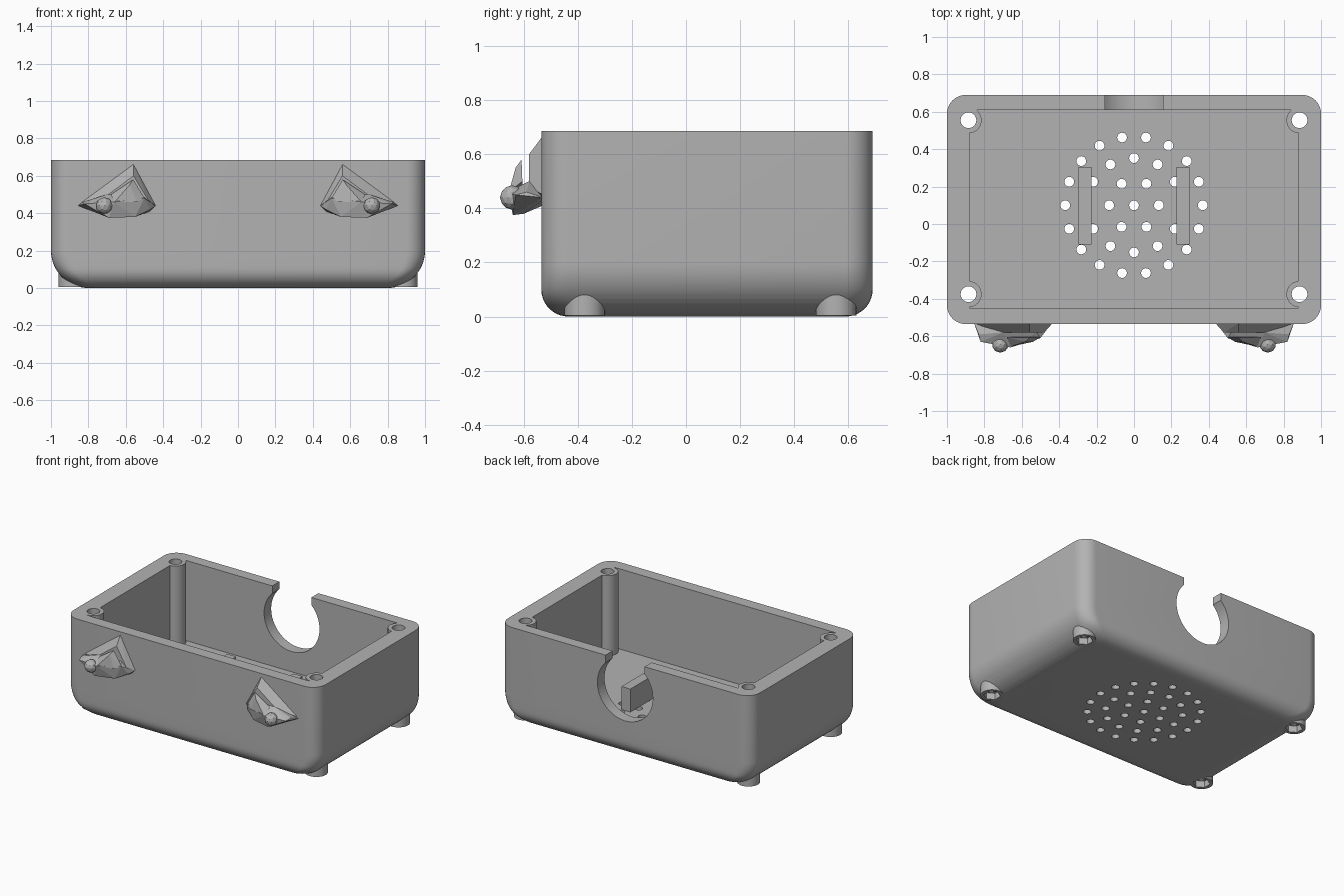
import bpy, bmesh, math
from mathutils import Matrix, Vector

if "Cube" in bpy.data.objects:
    bpy.data.objects.remove(bpy.data.objects["Cube"], do_unlink=True)

grey = bpy.data.materials.new("plain grey")
grey.use_nodes = True
colour = (0.45, 0.45, 0.45, 1)
grey.diffuse_color = colour
grey.node_tree.nodes["Principled BSDF"].inputs["Base Color"].default_value = colour

TOP, FLOOR = 0.685, 0.11
FRONT, BACK = -0.535, 0.69
SCREWS = [(sx * 0.885, y) for sx in (-1, 1) for y in (-0.375, 0.555)]


def finish(name, bm):
    bmesh.ops.recalc_face_normals(bm, faces=bm.faces)
    mesh = bpy.data.meshes.new(name)
    bm.to_mesh(mesh)
    bm.free()
    obj = bpy.data.objects.new(name, mesh)
    bpy.context.collection.objects.link(obj)
    mesh.materials.append(grey)
    return obj


def add_box(bm, x0, x1, y0, y1, z0, z1):
    m = Matrix.Translation(((x0 + x1) / 2, (y0 + y1) / 2, (z0 + z1) / 2))
    bmesh.ops.create_cube(bm, size=1, matrix=m @ Matrix.Diagonal((x1 - x0, y1 - y0, z1 - z0, 1)))


def add_post(bm, x, y, r, z0, z1, sides=32):
    bmesh.ops.create_cone(bm, cap_ends=True, segments=sides, radius1=r, radius2=r,
                          depth=z1 - z0, matrix=Matrix.Translation((x, y, (z0 + z1) / 2)))


def combine(target, cutter, operation="DIFFERENCE"):
    mod = target.modifiers.new("combine", "BOOLEAN")
    mod.operation, mod.object, mod.solver = operation, cutter, "EXACT"
    bpy.context.view_layer.objects.active = target
    bpy.ops.object.modifier_apply(modifier=mod.name)
    bpy.data.objects.remove(cutter, do_unlink=True)


def inset(radius, z):
    return radius - math.sqrt(radius ** 2 - max(radius - z, 0) ** 2)


# Outer body: stacked rounded rectangles, drawn in more at the ends than the sides
bm = bmesh.new()
heights = [0.2 * (1 - math.cos(math.radians(a))) for a in range(0, 91, 6)] + [TOP]
rings = []
for z in heights:
    hx = 1 - inset(0.2, z)
    y0, y1 = FRONT + inset(0.1, z), BACK - inset(0.1, z)
    ring = []
    for q, (cx, cy) in enumerate([(hx - 0.1, y1 - 0.1), (0.1 - hx, y1 - 0.1),
                                  (0.1 - hx, y0 + 0.1), (hx - 0.1, y0 + 0.1)]):
        for i in range(9):
            a = math.pi / 2 * (q + i / 8)
            ring.append(bm.verts.new((cx + 0.1 * math.cos(a), cy + 0.1 * math.sin(a), z)))
    rings.append(ring)
for low, high in zip(rings, rings[1:]):
    for i in range(len(low)):
        j = (i + 1) % len(low)
        bm.faces.new((low[i], low[j], high[j], high[i]))
bm.faces.new(rings[0][::-1])
bm.faces.new(rings[-1])
case = finish("case", bm)

# Round feet under the screw posts
bm = bmesh.new()
for x, y in SCREWS:
    add_post(bm, x, y, 0.075, 0.004, 0.16)
combine(case, finish("feet", bm), "UNION")

# Hollow interior, leaving the screw posts standing in the corners
bm = bmesh.new()
add_box(bm, -0.88, 0.88, -0.45, 0.61, FLOOR, 1)
cavity = finish("cavity", bm)
bm = bmesh.new()
for x, y in SCREWS:
    add_post(bm, x, y, 0.07, 0, 1.2)
combine(cavity, finish("posts", bm))
combine(case, cavity)

# Screw holes and rings of vent holes through the floor
bm = bmesh.new()
for x, y in SCREWS:
    add_post(bm, x, y, 0.042, -0.2, 1)
for ring in range(4):
    count = max(1, 6 * ring)
    radius = (0, 0.133, 0.252, 0.368)[ring]
    for i in range(count):
        a = math.tau * i / count
        add_post(bm, radius * math.cos(a), 0.1 + radius * math.sin(a), 0.026, -0.1, 0.2, 20)
combine(case, finish("holes", bm))

# Hexagonal nut recesses in the feet
bm = bmesh.new()
for x, y in SCREWS:
    add_post(bm, x, y, 0.056, -0.1, 0.05, 6)
combine(case, finish("nut_recesses", bm))

# Round cable opening in the back wall with a narrower neck at the rim
bm = bmesh.new()
bmesh.ops.create_cone(bm, cap_ends=True, segments=64, radius1=0.22, radius2=0.22, depth=0.3,
                      matrix=Matrix.Translation((0, 0.68, 0.475)) @ Matrix.Rotation(math.pi / 2, 4, "X"))
combine(case, finish("opening", bm))
bm = bmesh.new()
add_box(bm, -0.155, 0.155, 0.53, 0.83, 0.475, 0.9)
combine(case, finish("neck", bm))

# Two support rails on the floor
for side, name in ((1, "left_rail"), (-1, "right_rail")):
    bm = bmesh.new()
    xs = sorted((side * 0.228, side * 0.298))
    add_box(bm, *xs, -0.11, 0.305, FLOOR, 0.275)
    finish(name, bm)


def hull(name, points, side):
    bm = bmesh.new()
    for x, y, z in points:
        bm.verts.new((side * x, y, z))
    res = bmesh.ops.convex_hull(bm, input=bm.verts[:])
    loose = [v for v in bm.verts if not v.link_faces]
    bmesh.ops.delete(bm, geom=loose, context="VERTS")
    return finish(name, bm)


# Faceted hooks on the front: wall plate, lower body, raised lip and a knob
for side, label in ((1, "left"), (-1, "right")):
    hull(label + "_hook_plate", [
        (0.56, -0.53, 0.667), (0.435, -0.53, 0.435), (0.855, -0.53, 0.45),
        (0.558, -0.58, 0.6), (0.48, -0.58, 0.47), (0.72, -0.58, 0.48)], side)
    hull(label + "_hook_body", [
        (0.44, -0.53, 0.44), (0.47, -0.53, 0.41), (0.80, -0.53, 0.43), (0.855, -0.53, 0.44),
        (0.47, -0.57, 0.42), (0.55, -0.61, 0.38), (0.69, -0.64, 0.375), (0.70, -0.6, 0.38),
        (0.50, -0.61, 0.48), (0.66, -0.66, 0.46), (0.82, -0.63, 0.45), (0.83, -0.59, 0.46),
        (0.70, -0.58, 0.5), (0.52, -0.58, 0.5)], side)
    hull(label + "_hook_lip", [
        (0.56, -0.608, 0.58), (0.50, -0.605, 0.48), (0.68, -0.605, 0.5), (0.66, -0.655, 0.46),
        (0.54, -0.63, 0.46), (0.58, -0.63, 0.55)], side)
    bm = bmesh.new()
    bmesh.ops.create_icosphere(bm, subdivisions=2, radius=0.045, matrix=Matrix.Translation(
        (side * 0.715, -0.643, 0.44)))
    finish(label + "_hook_knob", bm)

# Smooth the rounded body while keeping its edges crisp
bpy.ops.object.select_all(action="DESELECT")
case.select_set(True)
bpy.context.view_layer.objects.active = case
bpy.ops.object.shade_smooth_by_angle(angle=math.radians(30))
